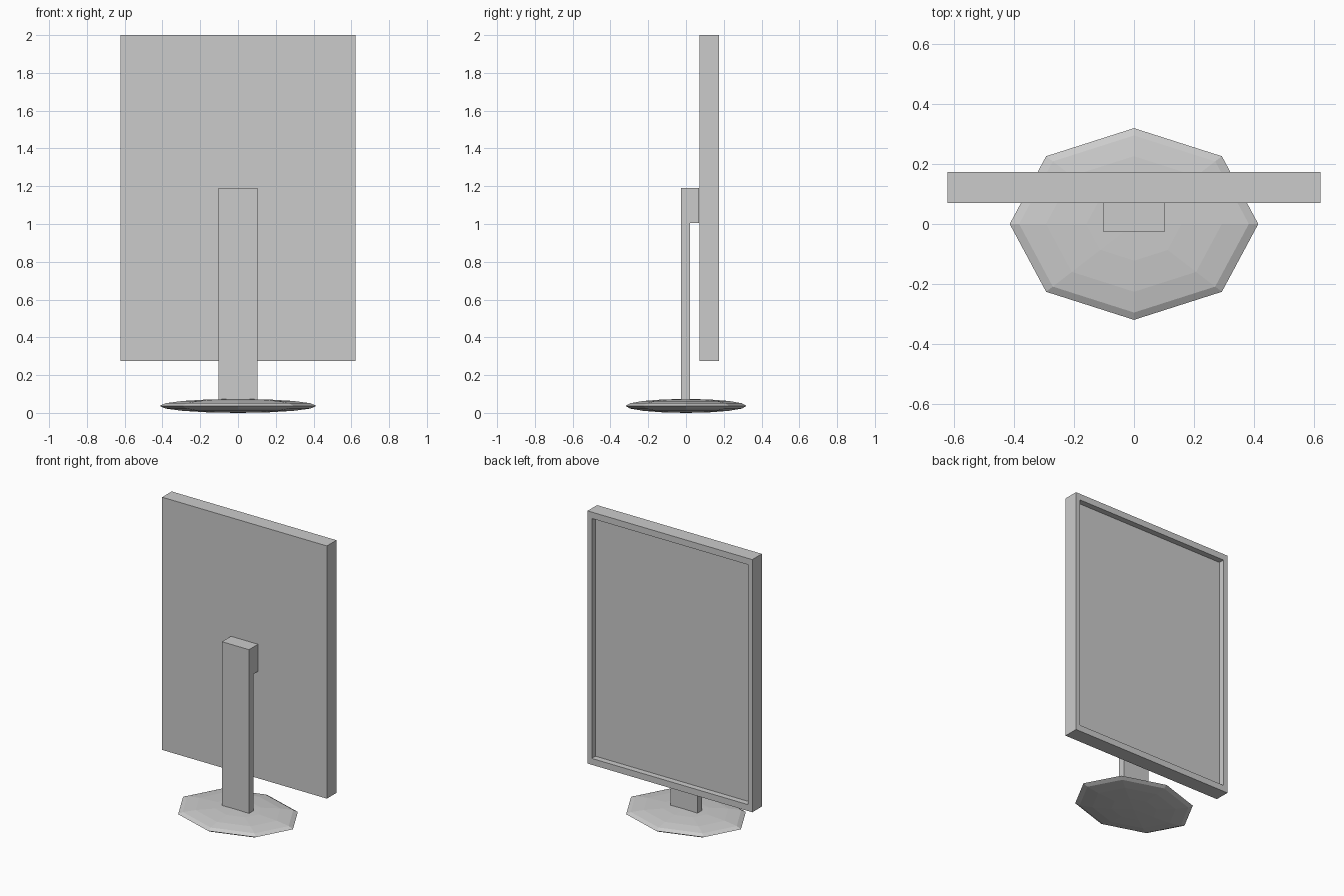
import bpy, bmesh
from mathutils import Matrix, Vector

if "Cube" in bpy.data.objects:
    bpy.data.objects.remove(bpy.data.objects["Cube"])


def add_object(name, bm):
    bmesh.ops.recalc_face_normals(bm, faces=bm.faces)
    mesh = bpy.data.meshes.new(name)
    bm.to_mesh(mesh)
    bm.free()
    obj = bpy.data.objects.new(name, mesh)
    bpy.context.collection.objects.link(obj)
    return obj


# Base: low-poly squashed sphere
bm = bmesh.new()
bmesh.ops.create_uvsphere(
    bm, u_segments=8, v_segments=8, radius=1,
    matrix=Matrix.Translation((0, 0, 0.037)) @ Matrix.Diagonal((0.415, 0.32, 0.037, 1)))
add_object("base", bm)

# Stand: upright with a short arm at the top, extruded across x
profile = [(-0.027, 0.07), (0.022, 0.07), (0.022, 1.005),
           (0.07, 1.005), (0.07, 1.19), (-0.027, 1.19)]
bm = bmesh.new()
face = bm.faces.new([bm.verts.new((-0.102, y, z)) for y, z in profile])
ext = bmesh.ops.extrude_face_region(bm, geom=[face])
bmesh.ops.translate(bm, vec=(0.204, 0, 0),
                    verts=[v for v in ext["geom"] if isinstance(v, bmesh.types.BMVert)])
add_object("stand", bm)

# Screen housing: box with a framed recess on the +y side
center = Vector((0, 0.122, 1.1375))
bm = bmesh.new()
bmesh.ops.create_cube(
    bm, size=1,
    matrix=Matrix.Translation(center) @ Matrix.Diagonal((1.244, 0.103, 1.725, 1)))
bm.normal_update()
panel = max(bm.faces, key=lambda f: f.normal.y)
to_center = Matrix.Translation(-center)
bmesh.ops.inset_region(bm, faces=[panel], thickness=0.01)
for v in panel.verts:  # bezel is proportional to the screen size
    v.co.x = 0.59 if v.co.x > 0 else -0.59
    v.co.z = center.z + (0.819 if v.co.z > center.z else -0.819)
ext = bmesh.ops.extrude_discrete_faces(bm, faces=[panel])
bmesh.ops.translate(bm, vec=(0, -0.04, 0), verts=ext["faces"][0].verts)
add_object("screen", bm)
